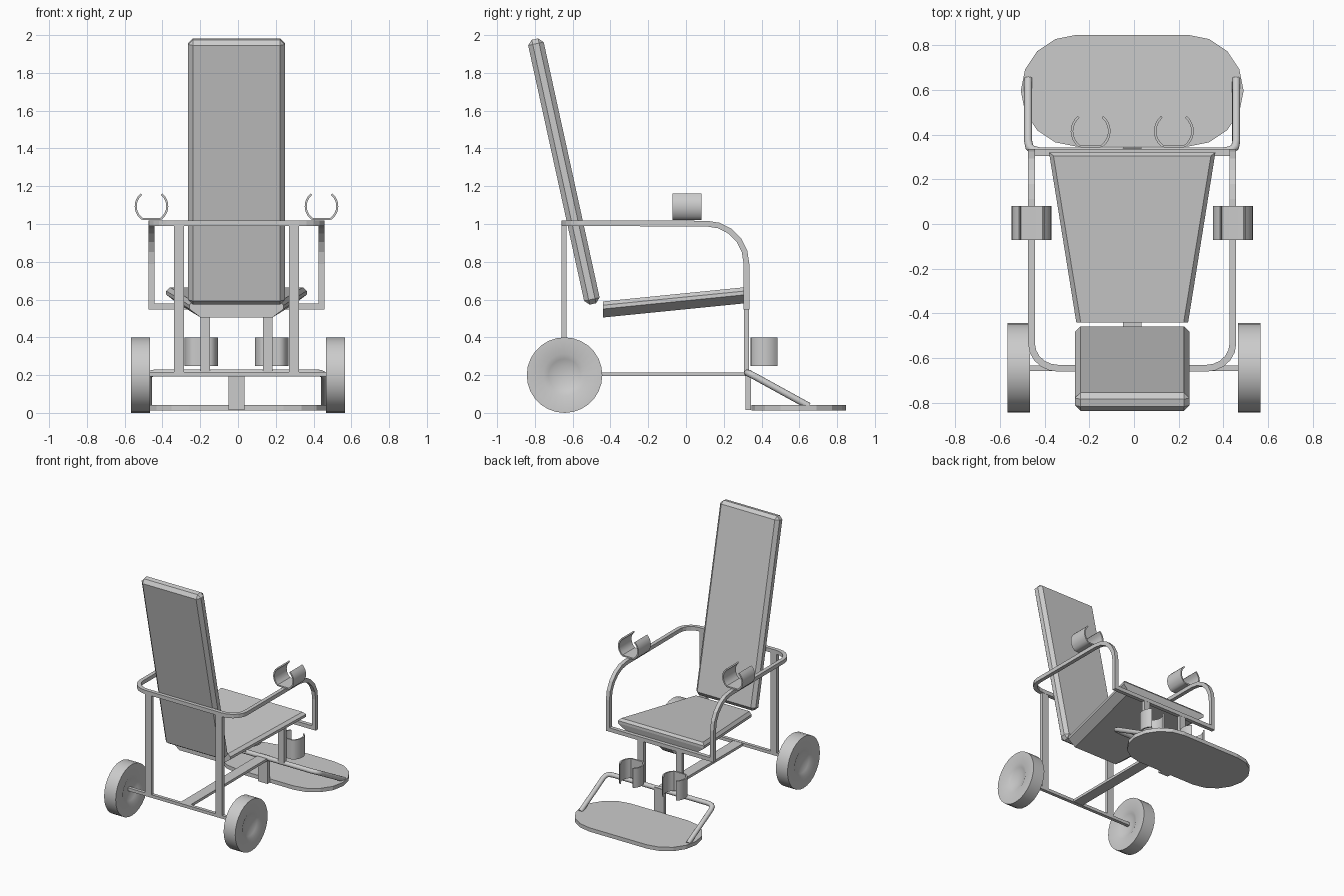
import bpy, bmesh
from math import sin, cos, pi, radians, atan2
from mathutils import Vector

if "Cube" in bpy.data.objects:
    bpy.data.objects.remove(bpy.data.objects["Cube"])

CX = -0.008  # the frame sits slightly left of the wheels' centre


def finish(name, bm, loc=(CX, 0, 0), rot=(0, 0, 0), mirror=False, smooth=False):
    bmesh.ops.recalc_face_normals(bm, faces=bm.faces)
    me = bpy.data.meshes.new(name)
    bm.to_mesh(me)
    bm.free()
    ob = bpy.data.objects.new(name, me)
    bpy.context.collection.objects.link(ob)
    ob.location, ob.rotation_euler = loc, rot
    if mirror:
        ob.modifiers.new("mirror", 'MIRROR').use_axis = (True, False, False)
    if smooth:
        bpy.ops.object.select_all(action='DESELECT')
        ob.select_set(True)
        bpy.context.view_layer.objects.active = ob
        bpy.ops.object.shade_smooth_by_angle(angle=radians(35))
    return ob


def skin(bm, rings, caps=(True, True)):
    """Bridge a list of equal point rings with quads and cap the ends."""
    vs = [[bm.verts.new(p) for p in r] for r in rings]
    n = len(rings[0])
    for a, b in zip(vs, vs[1:]):
        for i in range(n):
            j = (i + 1) % n
            bm.faces.new((a[i], a[j], b[j], b[i]))
    if caps[0]:
        bm.faces.new(vs[0][::-1])
    if caps[1]:
        bm.faces.new(vs[-1])


def box(name, x, y, z, mirror=False, bevel=0, **kw):
    bm = bmesh.new()
    skin(bm, [[(x[0], y[0], h), (x[1], y[0], h), (x[1], y[1], h), (x[0], y[1], h)] for h in z])
    if bevel:
        bmesh.ops.bevel(bm, geom=bm.edges[:], offset=bevel, segments=1, affect='EDGES')
    return finish(name, bm, mirror=mirror, **kw)


def sweep(name, path, section, smooth=False):
    """Mitred sweep of a (y, z) section along a half path starting on x = 0, mirrored."""
    pts = [Vector(p) for p in path]
    ring = [pts[0] + Vector((0, a, b)) for a, b in section]
    rings = [ring]
    for i in range(1, len(pts)):
        d = (pts[i] - pts[i - 1]).normalized()
        n = d if i == len(pts) - 1 else d + (pts[i + 1] - pts[i]).normalized()
        ring = [p + d * ((pts[i] - p).dot(n) / d.dot(n)) for p in ring]
        rings.append(ring)
    bm = bmesh.new()
    skin(bm, rings, (False, abs(pts[-1].x) > 1e-4))
    return finish(name, bm, mirror=True, smooth=smooth)


# Backrest: chamfered slab leaning back
box("backrest", (-.256, .256), (-.042, .042), (0, 1.435), bevel=.025,
    loc=(CX, -.493, .577), rot=(atan2(.308, 1.407), 0, 0))

# Seat: tapered cushion with chamfered sides, rising to the front
bm = bmesh.new()
layers = []
for h, inset, front in ((0, .06, .31), (.045, 0, .32), (.065, 0, .32), (.085, .02, .305)):
    layers.append([(x, y, .505 + h + (y + .44) * .1) for x, y in
                   ((-.25 + inset, -.44), (.25 - inset, -.44), (.372 - inset, front), (-.372 + inset, front))])
skin(bm, layers)
finish("seat", bm)

# Armrest rail: loops behind the back, forward, down and under the seat
q = .015
curve_back = [(.463 - .12 * (1 - sin(t)), -.535 - .11 * cos(t), 1.004)
              for t in (i * pi / 10 for i in range(6))]
curve_front = [(.45, .11 + .21 * sin(t), .79 + .212 * cos(t))
               for t in (i * pi / 10 for i in range(6))]
rail = [(0, -.645, 1.004)] + [(x - .013, y, z) for x, y, z in curve_back]
rail += curve_front + [(.45, .32, .563), (0, .32, .563)]
sweep("armrest_rail", rail, [(-q, -q), (q, -q), (q, q), (-q, q)])

# Frame bars
box("rear_upright", (.277, .332), (-.659, -.632), (.195, 1.0), mirror=True)
box("front_upright", (.141, .191), (.306, .334), (.205, .56), mirror=True)
box("rear_axle", (-.49, .49), (-.658, -.632), (.193, .217), loc=(0, 0, 0))
box("centre_beam", (-.042, .042), (-.645, .32), (.195, .215))
box("footplate_post", (-.042, .042), (.315, .345), (.015, .225))

# Foot hoop: round tube sloping down to the footplate
hoop = [(0, .325, .212), (.415, .325, .212), (.445, .332, .21), (.46, .345, .203),
        (.465, .37, .19), (.465, .65, .036)]
sweep("foot_hoop", hoop, [(.018 * cos(i * pi / 6), .018 * sin(i * pi / 6)) for i in range(12)], True)

# Footplate: stadium-shaped board
outline = []
for side in (1, -1):
    for i in range(9):
        t = -pi / 2 + i * pi / 8
        outline.append((side * (.248 + .25 * cos(t)), .596 + side * .25 * sin(t)))
bm = bmesh.new()
skin(bm, [[(x, y, h) for x, y in outline] for h in (.013, .043)])
finish("footplate", bm)

# Wheels: solid tyres with a dished hub on both faces
half = [(.012, .022), (.05, .026), (.085, .037), (.112, .05), (.2, .05)]
profile = half + [(r, -x) for r, x in half[::-1]]
for s, name in ((-1, "left_wheel"), (1, "right_wheel")):
    bm = bmesh.new()
    skin(bm, [[(x, r * cos(i * pi / 14), r * sin(i * pi / 14)) for i in range(28)]
              for r, x in profile])
    finish(name, bm, loc=(s * .516, -.643, .2), smooth=True)


# Open C-shaped clips with a flattened base
def clip(name, loc, rot):
    def arc(r, floor):
        ts = [radians(130 + i * 280 / 22) for i in range(23)]
        return [(r * cos(t), max(r * sin(t), floor)) for t in ts]
    loop = arc(.089, -.073), arc(.078, -.062)
    bm = bmesh.new()
    rows = [[bm.verts.new((x, y, z)) for x, z in ring] for ring in loop for y in (-.076, .076)]
    order = [rows[0], rows[1], rows[3], rows[2]]
    for a, b in zip(order, order[1:] + order[:1]):
        for i in range(22):
            bm.faces.new((a[i], a[i + 1], b[i + 1], b[i]))
    for e in (0, 22):
        bm.faces.new([r[e] for r in order])
    finish(name, bm, loc=loc, rot=rot, smooth=True)


for s, side in ((-1, "left"), (1, "right")):
    clip(side + "_arm_clip", (CX + s * .45, .005, 1.094), (0, 0, 0))
    clip(side + "_leg_clip", (CX + s * .186, .415, .323), (-pi / 2, 0, 0))
